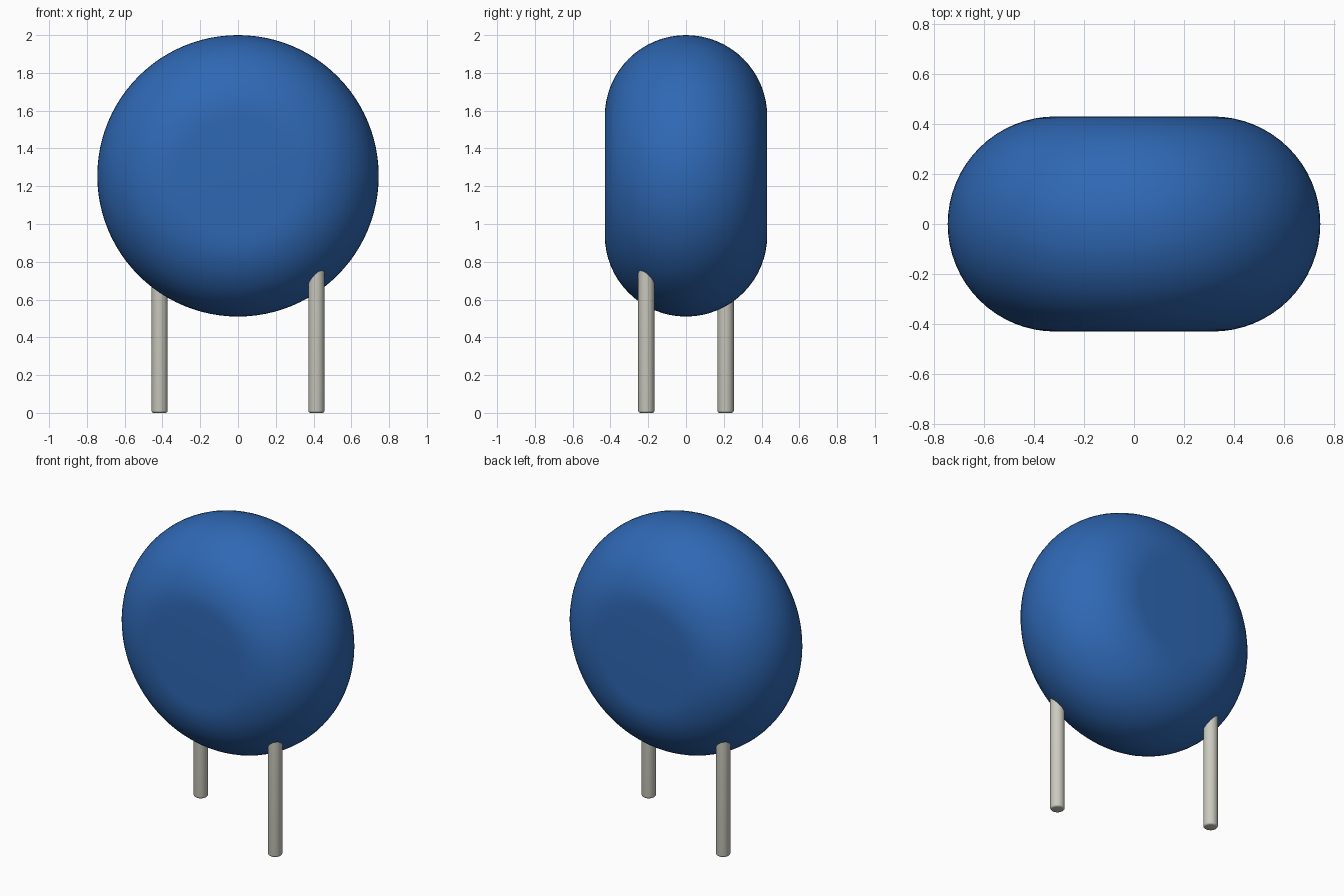
import bpy, bmesh, math
from mathutils import Vector

cube = bpy.data.objects.get("Cube")
if cube:
    bpy.data.objects.remove(cube, do_unlink=True)

BODY_R, HALF_T, BODY_Z = 0.745, 0.43, 1.255   # disc radius, half thickness, centre height
LEG_R, LEG_TOP, LEG_BEVEL = 0.043, 0.90, 0.012
LEG_X, LEG_Y = 0.415, 0.21


def make_material(name, rgb):
    mat = bpy.data.materials.new(name)
    mat.use_nodes = True
    mat.diffuse_color = (*rgb, 1)
    bsdf = mat.node_tree.nodes["Principled BSDF"]
    bsdf.inputs["Base Color"].default_value = (*rgb, 1)
    bsdf.inputs["Roughness"].default_value = 0.5
    return mat


def lathe(name, profile, axis, location, steps, mat):
    """Spin a profile of points around an axis through the origin."""
    bm = bmesh.new()
    verts = [bm.verts.new(p) for p in profile]
    edges = [bm.edges.new(pair) for pair in zip(verts, verts[1:])]
    bmesh.ops.spin(bm, geom=verts + edges, cent=(0, 0, 0), axis=axis,
                   angle=math.tau, steps=steps, use_duplicate=False)
    bmesh.ops.remove_doubles(bm, verts=bm.verts, dist=1e-5)
    bmesh.ops.recalc_face_normals(bm, faces=bm.faces)
    mesh = bpy.data.meshes.new(name)
    bm.to_mesh(mesh)
    bm.free()
    mesh.materials.append(mat)
    obj = bpy.data.objects.new(name, mesh)
    bpy.context.collection.objects.link(obj)
    obj.location = location
    bpy.ops.object.select_all(action='DESELECT')
    obj.select_set(True)
    bpy.context.view_layer.objects.active = obj
    bpy.ops.object.shade_smooth_by_angle(angle=math.radians(30))
    return obj


blue = make_material("blue coating", (0.028, 0.138, 0.456))
metal = make_material("pale grey metal", (0.60, 0.59, 0.52))

# Disc body: flat round faces joined by a full half-round rim
flat_r = BODY_R - HALF_T
rim = [Vector((flat_r + HALF_T * math.cos(a), HALF_T * math.sin(a), 0))
       for a in (math.pi * (i / 32 - 0.5) for i in range(33))]
profile = [Vector((0, -HALF_T, 0)), *rim, Vector((0, HALF_T, 0))]
lathe("body", profile, (0, 1, 0), (0, 0, BODY_Z), 96, blue)

# Two wire legs, one towards the front and one towards the back
foot = [Vector((LEG_R - LEG_BEVEL * (1 - math.sin(a)), 0, LEG_BEVEL * (1 - math.cos(a))))
        for a in (math.pi / 2 * i / 4 for i in range(5))]
leg_profile = [Vector((0, 0, 0)), *foot, Vector((LEG_R, 0, LEG_TOP)), Vector((0, 0, LEG_TOP))]
for name, side in (("left_leg", 1), ("right_leg", -1)):
    lathe(name, leg_profile, (0, 0, 1), (side * LEG_X, -side * LEG_Y, 0), 32, metal)
